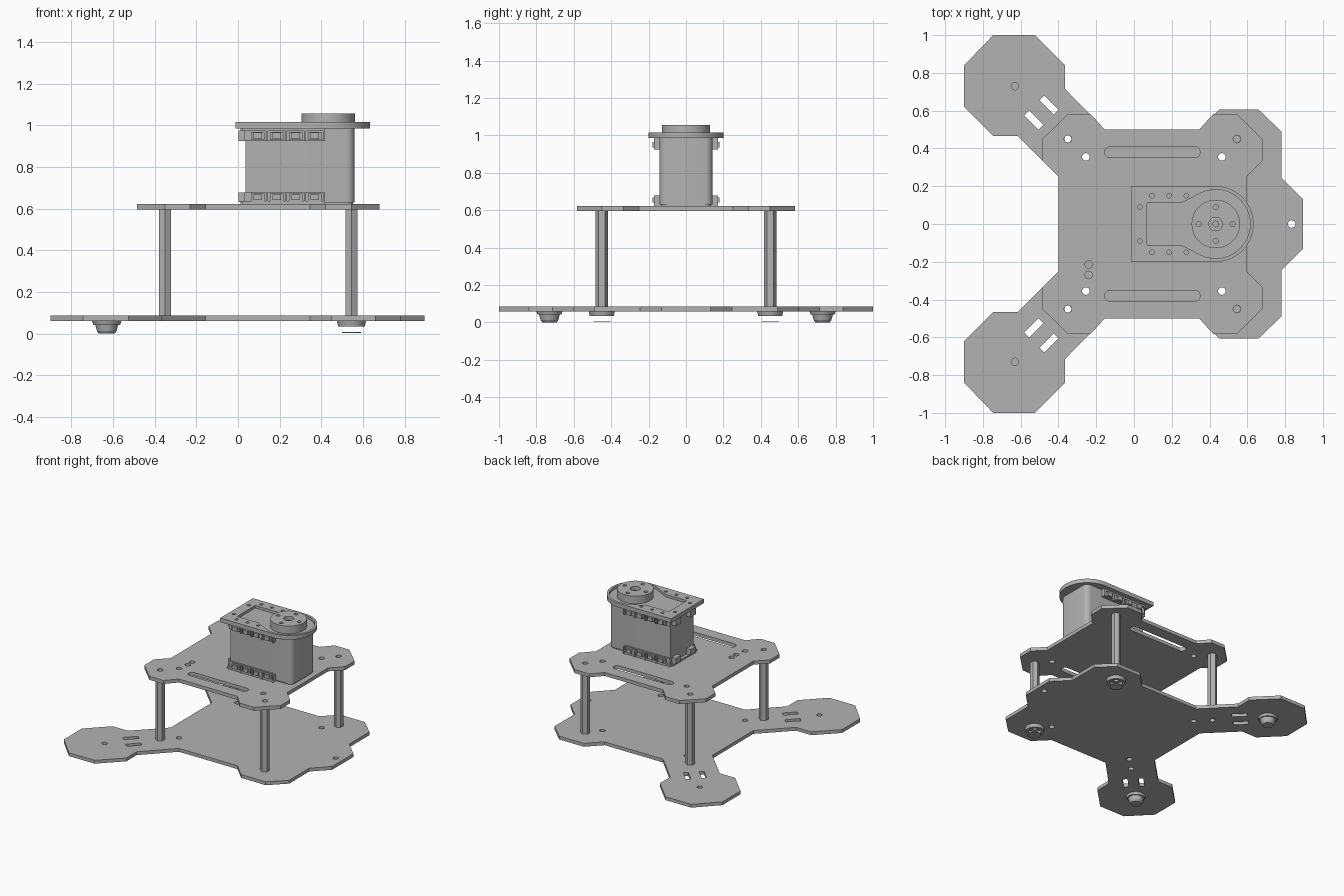
import bpy, bmesh
from math import pi, cos, sin
from mathutils import Matrix, Vector

if "Cube" in bpy.data.objects:
    bpy.data.objects.remove(bpy.data.objects["Cube"])

GREY = (0.45, 0.45, 0.45, 1)
grey = bpy.data.materials.new("plain grey")
grey.diffuse_color = GREY
grey.use_nodes = True
grey.node_tree.nodes["Principled BSDF"].inputs["Base Color"].default_value = GREY


def finish(name, bm, smooth=False):
    bmesh.ops.recalc_face_normals(bm, faces=bm.faces)
    mesh = bpy.data.meshes.new(name)
    bm.to_mesh(mesh)
    bm.free()
    mesh.materials.append(grey)
    ob = bpy.data.objects.new(name, mesh)
    bpy.context.collection.objects.link(ob)
    if smooth:
        shade(ob)
    return ob


def shade(ob):
    bpy.ops.object.select_all(action="DESELECT")
    ob.select_set(True)
    bpy.context.view_layer.objects.active = ob
    bpy.ops.object.shade_smooth_by_angle(angle=0.6)


def prism(bm, outline, z0, z1):
    """Extrude a flat outline from z0 to z1."""
    face = bm.faces.new([bm.verts.new((x, y, z0)) for x, y in outline])
    up = bmesh.ops.extrude_face_region(bm, geom=[face])["geom"]
    for v in up:
        if isinstance(v, bmesh.types.BMVert):
            v.co.z = z1


def cyl(bm, x, y, z0, z1, r, top=None, sides=24, turn=0):
    m = Matrix.Translation((x, y, (z0 + z1) / 2)) @ Matrix.Rotation(turn, 4, "Z")
    bmesh.ops.create_cone(bm, cap_ends=True, segments=sides, radius1=r,
                          radius2=r if top is None else top, depth=z1 - z0, matrix=m)


def box(bm, lo, hi, turn=0):
    lo, hi = Vector(lo), Vector(hi)
    m = (Matrix.Translation((lo + hi) / 2) @ Matrix.Rotation(turn, 4, "Z")
         @ Matrix.Diagonal((*(hi - lo), 1)))
    bmesh.ops.create_cube(bm, size=1, matrix=m)


def arc(cx, cy, r, a0, a1, n=12):
    return [(cx + r * cos(a0 + (a1 - a0) * i / n),
             cy + r * sin(a0 + (a1 - a0) * i / n)) for i in range(n + 1)]


def mirrored(half):
    return half + [(x, -y) for x, y in reversed(half)]


def cut(ob, bm, smooth=False):
    """Subtract a cutter mesh and bake the result."""
    cutter = finish("cutter", bm)
    cutter.hide_render = True
    mod = ob.modifiers.new("holes", "BOOLEAN")
    mod.object, mod.operation, mod.solver = cutter, "DIFFERENCE", "EXACT"
    baked = bpy.data.meshes.new_from_object(
        ob.evaluated_get(bpy.context.evaluated_depsgraph_get()))
    ob.modifiers.clear()
    ob.data = baked
    bpy.data.objects.remove(cutter)
    if smooth:
        shade(ob)


POSTS = [(x, s * 0.45) for x in (-0.35, 0.545) for s in (-1, 1)]
SMALL_HOLES = [(x, s * 0.355) for x in (-0.255, 0.465) for s in (-1, 1)]

# Base plate with two rear arms
bm = bmesh.new()
prism(bm, mirrored([(-0.4, 0.25), (-0.615, 0.465), (-0.745, 0.465), (-0.9, 0.62),
                    (-0.9, 0.84), (-0.745, 1), (-0.525, 1), (-0.365, 0.84),
                    (-0.365, 0.715), (-0.155, 0.5), (0.345, 0.5), (0.45, 0.605),
                    (0.66, 0.605), (0.78, 0.49), (0.78, 0.245), (0.895, 0.13)]), 0.06, 0.086)
base = finish("base_plate", bm)
bm = bmesh.new()
for x, y in POSTS + SMALL_HOLES + [(0.835, 0), (-0.63, 0.73), (-0.63, -0.73)]:
    cyl(bm, x, y, 0, 0.2, 0.02)
for s in (-1, 1):
    for x, y in ((-0.45, 0.63), (-0.53, 0.55)):
        box(bm, (x - 0.054, s * y - 0.018, 0), (x + 0.054, s * y + 0.018, 0.2), -s * pi / 4)
cut(base, bm)

# Upper plate
bm = bmesh.new()
prism(bm, mirrored([(-0.4, 0.25), (-0.485, 0.335), (-0.485, 0.45), (-0.35, 0.582),
                    (-0.23, 0.582), (-0.155, 0.5), (0.345, 0.5), (0.42, 0.582),
                    (0.545, 0.582), (0.68, 0.45), (0.68, 0.335), (0.595, 0.25)]), 0.595, 0.622)
upper = finish("upper_plate", bm)
bm = bmesh.new()
for x, y in POSTS + SMALL_HOLES + [(-0.24, -0.215), (-0.24, -0.27)]:
    cyl(bm, x, y, 0.5, 0.7, 0.02)
for s in (-1, 1):
    prism(bm, arc(-0.126, s * 0.38, 0.029, pi / 2, 1.5 * pi)
          + arc(0.321, s * 0.38, 0.029, -pi / 2, pi / 2), 0.5, 0.7)
cut(upper, bm)

# Hollow hexagonal standoffs
for i, (x, y) in enumerate(POSTS):
    bm = bmesh.new()
    cyl(bm, x, y, 0.086, 0.595, 0.034, sides=6)
    # vertices point along y
    bmesh.ops.rotate(bm, verts=bm.verts, cent=(x, y, 0), matrix=Matrix.Rotation(0, 3, "Z"))
    post = finish(f"standoff_{i + 1}", bm)
    bm = bmesh.new()
    cyl(bm, x, y, 0, 0.7, 0.019)
    cut(post, bm)

# Arm feet: flange with a tapered bumper
for side, s in (("left", 1), ("right", -1)):
    bm = bmesh.new()
    cyl(bm, -0.63, s * 0.73, 0.042, 0.06, 0.064, 0.07, 32)
    cyl(bm, -0.63, s * 0.73, 0.012, 0.042, 0.047, 0.055, 32)
    cyl(bm, -0.63, s * 0.73, 0, 0.012, 0.038, 0.047, 32)
    finish(f"rear_foot_{side}", bm, True)

# Front feet: flange ring with a thin sole
for side, s in (("left", 1), ("right", -1)):
    bm = bmesh.new()
    cyl(bm, 0.545, s * 0.45, 0.035, 0.06, 0.064, 0.07, 32)
    ring = finish(f"front_foot_{side}", bm)
    bm = bmesh.new()
    cyl(bm, 0.545, s * 0.45, 0, 0.1, 0.045, sides=32)
    cut(ring, bm, True)
    bm = bmesh.new()
    cyl(bm, 0.545, s * 0.45, 0.004, 0.007, 0.045, sides=32)
    finish(f"front_sole_{side}", bm)

# Servo body with rounded upright corners
R = 0.04
X0, X1, Y = 0.035, 0.56, 0.142
bm = bmesh.new()
prism(bm, arc(X1 - R, Y - R, R, 0, pi / 2, 6) + [(X0, Y), (X0, -Y)]
      + arc(X1 - R, R - Y, R, -pi / 2, 0, 6), 0.622, 0.985)
bmesh.ops.bevel(bm, geom=[e for e in bm.edges if all(v.co.z < 0.63 for v in e.verts)],
                offset=0.008, segments=2, affect="EDGES")
finish("servo_body", bm, True)

# Mounting lugs: rails, hooks and nuts along the sides and rear end
bm = bmesh.new()
for z0, z1, h0, h1 in ((0.622, 0.636, 0.632, 0.678), (0.972, 0.985, 0.925, 0.975)):
    for s in (-1, 1):
        def side_box(xa, xb, ya, yb, za, zb):
            box(bm, (xa, min(s * ya, s * yb), za), (xb, max(s * ya, s * yb), zb))
        side_box(0.02, 0.41, 0.13, 0.165, z0, z1)
        side_box(0.03, 0.41, 0.13, 0.15, h0, h1)
        for i in range(4):
            x = 0.095 + i * 0.091
            side_box(x - 0.033, x + 0.033, 0.14, 0.165, h0 + 0.006, h1 - 0.006)
            side_box(x - 0.02, x + 0.02, 0.16, 0.178, h0 + 0.01, h1 - 0.01)
            side_box(x + 0.041, x + 0.05, 0.14, 0.172, min(z0, h0), max(z1, h1))
        box(bm, (0.002, s * 0.09 - 0.032, h0), (0.04, s * 0.09 + 0.032, h1))
    box(bm, (0.012, -0.14, z0), (0.04, 0.14, z1))
finish("servo_lugs", bm)

# Bracket plate with a rounded front, a window and a shallow pocket
HX = 0.433
bm = bmesh.new()
prism(bm, arc(HX, 0, 0.2, -pi / 2, pi / 2, 32) + [(-0.012, 0.2), (-0.012, -0.2)], 0.985, 1.017)
bracket = finish("servo_bracket", bm)
bm = bmesh.new()
prism(bm, [(0.07, -0.11), (0.25, -0.11)] + arc(HX, 0, 0.182, -2, 2, 32)
      + [(0.25, 0.11), (0.07, 0.11)], 0.997, 1.1)
for s in (-1, 1):
    cyl(bm, 0.03, s * 0.09, 0.9, 1.1, 0.012, sides=16)
    for x in (0.095, 0.186, 0.277):
        cyl(bm, x, s * 0.15, 0.9, 1.1, 0.012, sides=16)
cut(bracket, bm, True)

# Round horn with a centre bore and four screw holes
bm = bmesh.new()
cyl(bm, HX, 0, 0.99, 1.056, 0.128, sides=48)
horn = finish("servo_horn", bm)
bm = bmesh.new()
cyl(bm, HX, 0, 1.025, 1.1, 0.036)
for i in range(4):
    a = i * pi / 2
    cyl(bm, HX + 0.09 * cos(a), 0.09 * sin(a), 1.025, 1.1, 0.014, sides=16)
cut(horn, bm, True)
bm = bmesh.new()
cyl(bm, HX, 0, 1.02, 1.035, 0.018, sides=16)
finish("horn_screw", bm, True)
